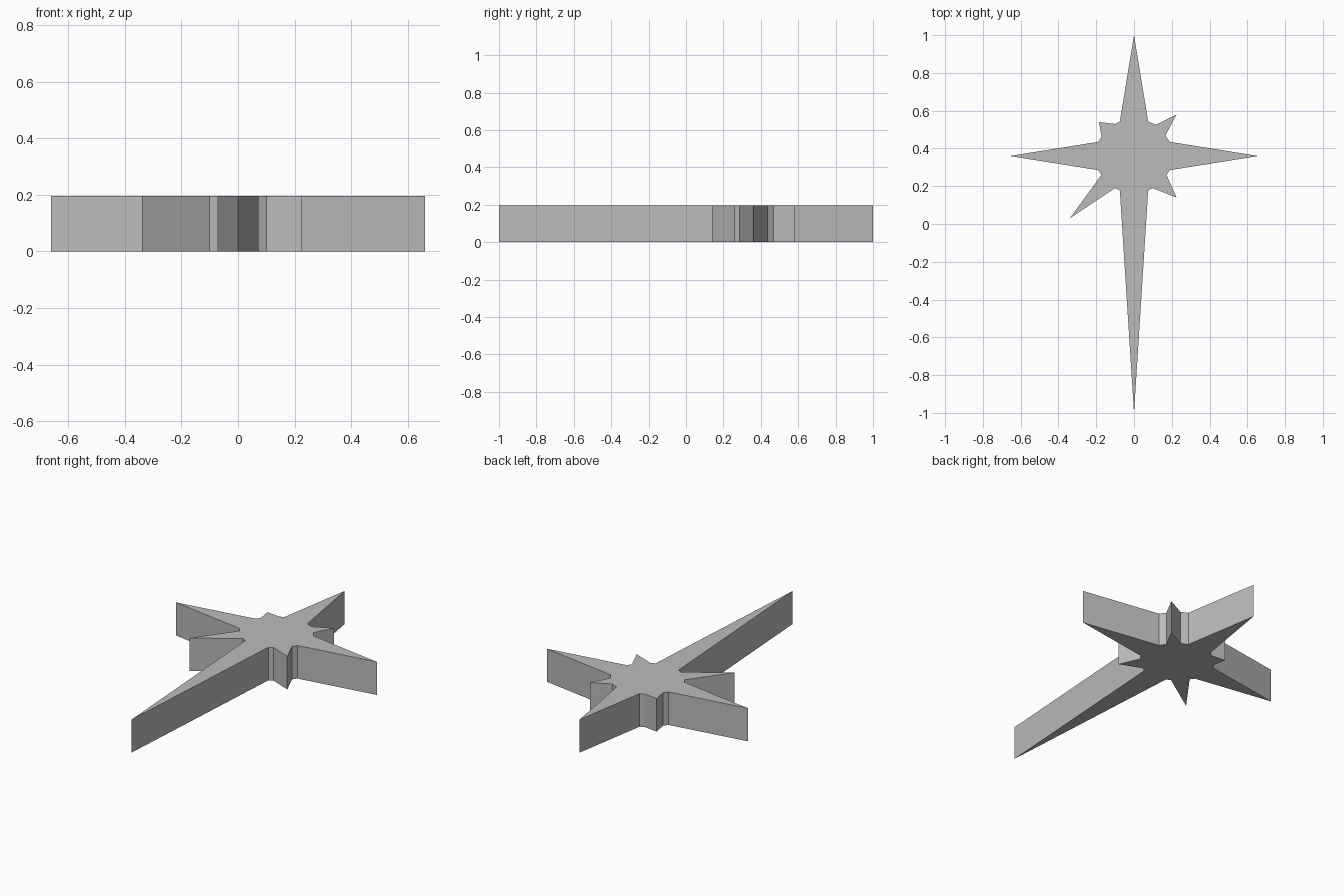
import bpy
import bmesh
from mathutils import Vector

if "Cube" in bpy.data.objects:
    bpy.data.objects.remove(bpy.data.objects["Cube"])

HEIGHT = 0.196
HUB = Vector((0.0, 0.36))  # where the rays cross

# Plain grey material
grey = bpy.data.materials.new("plain_grey")
grey.use_nodes = True
grey.diffuse_color = (0.5, 0.5, 0.5, 1)
grey.node_tree.nodes["Principled BSDF"].inputs["Base Color"].default_value = (0.5, 0.5, 0.5, 1)


def corner(sx, sy, tip, notch_a=(0.10, 0.17), notch_b=(0.172, 0.10)):
    """Outline of one quadrant, from the vertical ray round to the horizontal one."""
    mirrored = [(0.075, 0.183), notch_a, None, notch_b, (0.19, 0.075)]
    return [Vector(tip) if p is None else HUB + Vector((sx * p[0], sy * p[1]))
            for p in mirrored]


# Star outline, clockwise from the back ray
outline = [Vector((0, 1))]
outline += corner(1, 1, (0.225, 0.58), (0.115, 0.165), (0.166, 0.108))
outline += [Vector((0.66, 0.36))]
outline += reversed(corner(1, -1, (0.225, 0.14)))
outline += [Vector((0, -1))]
outline += corner(-1, -1, (-0.34, 0.03))
outline += [Vector((-0.66, 0.36))]
outline += reversed(corner(-1, 1, (-0.185, 0.54)))

# Extrude the outline into a flat slab
bm = bmesh.new()
base = bm.faces.new([bm.verts.new((p.x, p.y, 0)) for p in outline])
slab = bmesh.ops.extrude_face_region(bm, geom=[base], use_keep_orig=True)
top = [v for v in slab["geom"] if isinstance(v, bmesh.types.BMVert)]
bmesh.ops.translate(bm, verts=top, vec=(0, 0, HEIGHT))
bmesh.ops.recalc_face_normals(bm, faces=bm.faces)

mesh = bpy.data.meshes.new("star_slab")
bm.to_mesh(mesh)
bm.free()
mesh.materials.append(grey)
star = bpy.data.objects.new("star_slab", mesh)
bpy.context.collection.objects.link(star)
